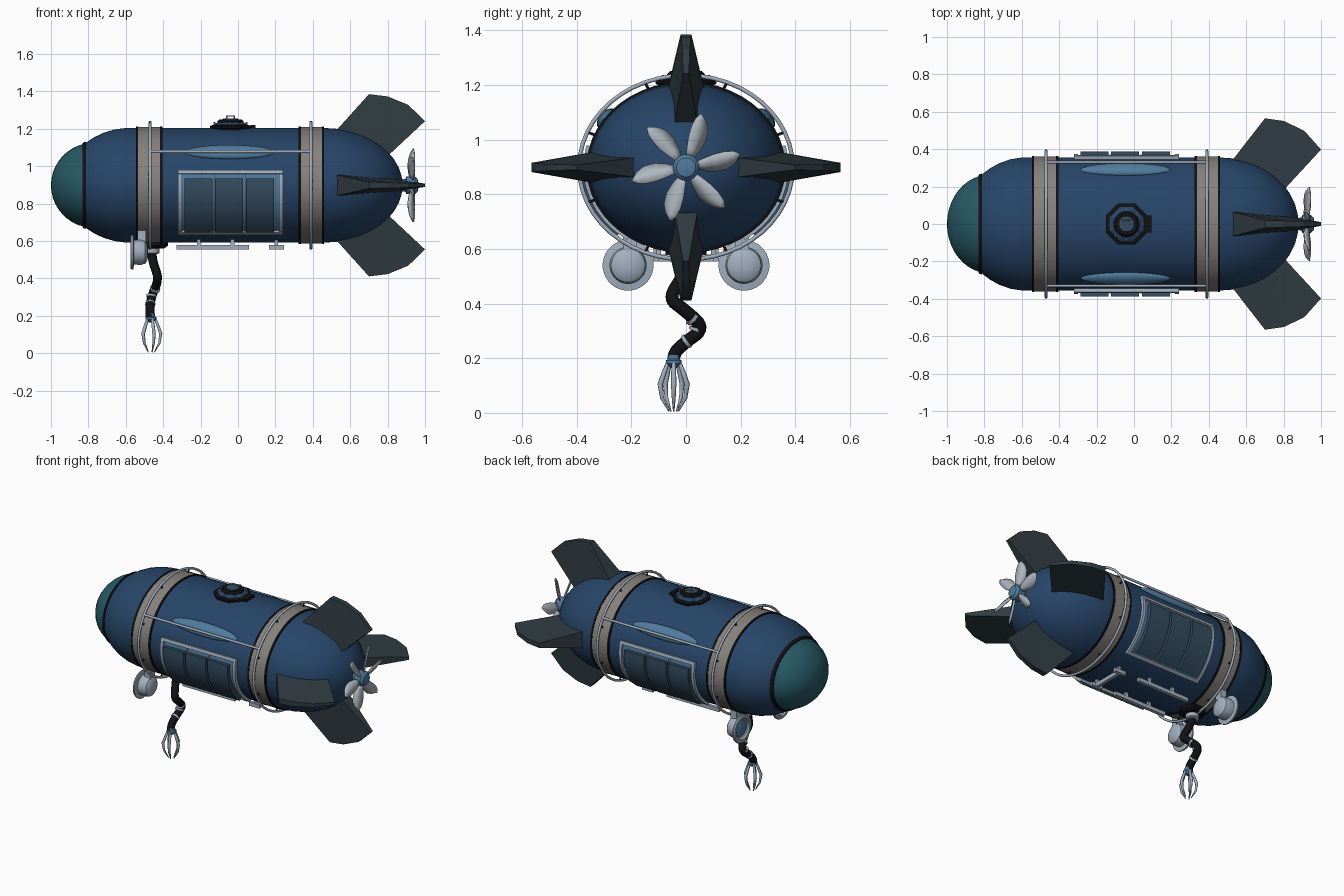
import bpy, bmesh, math
from mathutils import Matrix, Vector

if "Cube" in bpy.data.objects:
    bpy.data.objects.remove(bpy.data.objects["Cube"])

CZ, K = 0.898, 1.16          # hull axis height, sideways stretch of the hull
COL = dict(blue=(.02, .06, .14), glass=(.02, .10, .13), black=(.006, .006, .008),
           band=(.24, .22, .20), steel=(.36, .43, .52), fin=(.03, .045, .055),
           panel=(.035, .075, .12), trim=(.08, .20, .34), blade=(.42, .47, .52))
MATS = {}
for n, c in COL.items():
    MATS[n] = bpy.data.materials.new(n)
    MATS[n].diffuse_color = (*c, 1)

HULL = Matrix.Translation((0, 0, CZ)) @ Matrix.Diagonal((1, K, 1, 1))
UP = Matrix.Rotation(-math.pi / 2, 4, 'Y')      # turns the x axis upward


def finish(name, bm, mat, smooth=30):
    bmesh.ops.remove_doubles(bm, verts=bm.verts, dist=1e-5)
    bmesh.ops.recalc_face_normals(bm, faces=bm.faces)
    me = bpy.data.meshes.new(name)
    bm.to_mesh(me)
    bm.free()
    ob = bpy.data.objects.new(name, me)
    bpy.context.collection.objects.link(ob)
    me.materials.append(MATS[mat])
    if smooth:
        bpy.ops.object.select_all(action='DESELECT')
        ob.select_set(True)
        bpy.context.view_layer.objects.active = ob
        bpy.ops.object.shade_smooth_by_angle(angle=math.radians(smooth))
    return ob


def lathe(name, prof, M, mat, segs=48, closed=False, smooth=30):
    """Spin (x, r) points round the x axis, then transform by M."""
    bm = bmesh.new()
    rings = [[bm.verts.new(M @ Vector((x, r * math.cos(t), r * math.sin(t))))
              for t in [2 * math.pi * (i + .5) / segs for i in range(segs)]] for x, r in prof]
    pairs = list(zip(rings, rings[1:])) + ([(rings[-1], rings[0])] if closed else [])
    for a, b in pairs:
        for i in range(segs):
            j = (i + 1) % segs
            bm.faces.new((a[i], a[j], b[j], b[i]))
    if not closed:
        bm.faces.new(rings[0])
        bm.faces.new(rings[-1])
    return finish(name, bm, mat, smooth)


def tube(name, pts, r, mat, cyclic=False, smooth_path=False, radii=None, res=3):
    cu = bpy.data.curves.new(name, 'CURVE')
    cu.dimensions, cu.bevel_depth, cu.bevel_resolution = '3D', r, res
    cu.use_fill_caps = True
    cu.resolution_u = 6
    sp = cu.splines.new('NURBS' if smooth_path else 'POLY')
    sp.points.add(len(pts) - 1)
    for i, p in enumerate(pts):
        sp.points[i].co = (*p, 1)
        sp.points[i].radius = radii[i] if radii else 1
    sp.use_cyclic_u = cyclic
    if smooth_path:
        sp.order_u, sp.use_endpoint_u = 3, True
    ob = bpy.data.objects.new(name, cu)
    bpy.context.collection.objects.link(ob)
    cu.materials.append(MATS[mat])
    return ob


def box(name, c, s, mat):
    bm = bmesh.new()
    bmesh.ops.create_cube(bm, size=1, matrix=Matrix.Translation(c) @ Matrix.Diagonal((*s, 1)))
    return finish(name, bm, mat, 0)


def patch(name, x0, x1, a0, a1, r0, r1, side, mat, n=8):
    """Curved slab lying on the hull between two angles."""
    bm = bmesh.new()
    rows = []
    for i in range(n + 1):
        a = math.radians(a0 + (a1 - a0) * i / n)
        rows.append([bm.verts.new(HULL @ Vector((x, side * r * math.cos(a), r * math.sin(a))))
                     for x, r in ((x0, r0), (x1, r0), (x1, r1), (x0, r1))])
    for p, q in zip(rows, rows[1:]):
        for i in range(4):
            j = (i + 1) % 4
            bm.faces.new((p[i], p[j], q[j], q[i]))
    bm.faces.new(rows[0])
    bm.faces.new(rows[-1])
    return finish(name, bm, mat)


def on_hull(x, r, deg):
    a = math.radians(deg)
    return HULL @ Vector((x, r * math.cos(a), r * math.sin(a)))


# hull with rounded tail
tail = [(.46 + .42 * math.sin(t), max(.307 * math.cos(t), .002)) for t in [i * math.pi / 20 for i in range(11)]]
lathe("hull", [(-.82, .224), (-.77, .257), (-.72, .281), (-.66, .299), (-.60, .307)] + tail, HULL, 'blue')
# glass nose and its seal
R = .228
lathe("nose_glass", [(-.772 - R * math.cos(t), max(R * math.sin(t), .002))
                     for t in [i * math.radians(77) / 9 for i in range(10)]], HULL, 'glass')
lathe("nose_seal", [(-.832, .20), (-.832, .224), (-.826, .230), (-.812, .234), (-.812, .20)], HULL, 'black', closed=True)

# bands, edge strips, hoops and standoffs
for tag, x0, x1, xh in (("front", -.54, -.41, -.47), ("rear", .33, .455, .39)):
    lathe(tag + "_band", [(x0, .29), (x0, .312), (x1, .312), (x1, .29)], HULL, 'band', closed=True)
    for e, x in (("a", x0), ("b", x1)):
        lathe(f"{tag}_strip_{e}", [(x - .006, .29), (x - .006, .314), (x + .006, .314), (x + .006, .29)],
              HULL, 'black', closed=True)
    tube(tag + "_hoop", [on_hull(xh, .337, i * 7.5) for i in range(48)], .008, 'steel', cyclic=True)
    for i in range(8):
        a = 22.5 + 45 * i
        tube(f"{tag}_standoff_{i}", [on_hull(xh, .30, a), on_hull(xh, .337, a)], .006, 'black', res=1)

# both sides: hand rail, blister, framed panels
for tag, s in (("left", -1), ("right", 1)):
    y = s * K * .337 * math.cos(math.asin(.18 / .337))
    tube(tag + "_rail", [(-.47, y, CZ + .18), (.39, y, CZ + .18)], .008, 'steel')
    bm = bmesh.new()
    M = (Matrix.Translation((-.045, s * .29, 1.075)) @ Matrix.Rotation(s * math.radians(40), 4, 'X')
         @ Matrix.Diagonal((.24, .028, .045, 1)))
    bmesh.ops.create_uvsphere(bm, u_segments=32, v_segments=16, radius=1, matrix=M)
    finish(tag + "_blister", bm, 'trim')
    patch(tag + "_panel_back", -.31, .23, -53, 13, .29, .312, s, 'trim')
    for n, x0, x1, a0, a1 in (("top", -.32, .24, 11, 14.5), ("bottom", -.32, .24, -55, -51),
                              ("fore", -.32, -.30, -55, 14.5), ("aft", .22, .24, -55, 14.5)):
        patch(f"{tag}_frame_{n}", x0, x1, a0, a1, .29, .324, s, 'steel')
    for i in range(3):
        x = -.287 + .165 * i
        patch(f"{tag}_panel_{i}", x, x + .15, -49, 6, .29, .335, s, 'panel')
        if i:
            patch(f"{tag}_divider_{i}", x - .011, x - .004, -52, 12, .29, .32, s, 'steel')

# top hatch
H = Matrix.Translation((-.04, 0, 0)) @ UP
lathe("hatch_base", [(1.17, .09), (1.195, .105), (1.205, .12), (1.215, .12), (1.22, .105)], H, 'black', 8, smooth=0)
lathe("hatch_cone", [(1.21, .10), (1.222, .098), (1.237, .07)], H, 'blue', 8, smooth=0)
lathe("hatch_collar", [(1.225, .072), (1.24, .07), (1.25, .06), (1.25, .045)], H, 'black', 16)
lathe("hatch_lid", [(1.24, .045), (1.254, .042), (1.256, .01)], H, 'panel', 16)
for i in range(8):
    a = math.pi / 4 * i
    B = Matrix.Translation((-.04 + .085 * math.cos(a), .085 * math.sin(a), 0)) @ UP
    lathe(f"hatch_bolt_{i}", [(1.21, .005), (1.236, .005)], B, 'steel', 6, smooth=0)
tube("hatch_handle", [(-.06, .02, 1.25), (-.06, .02, 1.268), (-.02, .02, 1.268), (-.02, .02, 1.25)], .004, 'steel', res=1)
box("hatch_hinge", (.08, 0, 1.212), (.025, .09, .016), 'black')

# skids under the belly
for tag, s in (("left", -1), ("right", 1)):
    box(tag + "_skid", (-.135, s * .11, .567), (.39, .022, .025), 'steel')
    for i, x in enumerate((-.21, -.03)):
        box(f"{tag}_skid_post_{i}", (x, s * .11, .595), (.02, .018, .05), 'steel')
    box(tag + "_rear_post", (.205, s * .10, .595), (.02, .018, .05), 'steel')
    box(tag + "_rear_foot", (.205, s * .11, .567), (.08, .022, .025), 'steel')
box("rear_skid", (.205, 0, .567), (.022, .24, .025), 'steel')

# headlights
for tag, s in (("left", -1), ("right", 1)):
    L = Matrix.Translation((0, s * .212, .54))
    lathe(tag + "_lamp_body", [(-.55, .05), (-.565, .066), (-.52, .068), (-.497, .062), (-.485, .045), (-.48, .015)],
          L, 'steel', 32)
    lathe(tag + "_lamp_ring", [(-.575, .07), (-.575, .088), (-.568, .093), (-.56, .093), (-.556, .066)],
          L, 'steel', 32, closed=True)
    lathe(tag + "_lamp_lens", [(-.574, .01), (-.571, .03), (-.562, .055), (-.555, .055)], L, 'trim', 32)
    box(tag + "_lamp_mount", (-.515, s * .205, .625), (.045, .05, .06), 'steel')

# arm mount, flexible arm and collars
A = Matrix.Translation((-.46, 0, 0)) @ UP
lathe("arm_mount", [(.56, .065), (.575, .085), (.62, .09)], A, 'black', 6, smooth=0)
lathe("arm_socket", [(.53, .03), (.535, .04), (.565, .04)], A, 'steel', 16)
arm = [(-.46, 0, .55), (-.46, -.01, .50), (-.43, -.065, .42), (-.43, -.01, .38),
       (-.46, .07, .31), (-.47, .0, .26), (-.47, -.045, .22), (-.47, -.045, .195)]
tube("arm", arm, .024, 'black', smooth_path=True)
for i, (p, d) in enumerate((((-.443, .022, .345), (-.03, .08, -.07)), ((-.463, .038, .306), (-.005, -.02, -.07)),
                            ((-.469, .002, .262), (-.01, -.07, -.05)))):
    Q = Matrix.Translation(p) @ Vector(d).to_track_quat('X', 'Z').to_matrix().to_4x4()
    lathe(f"arm_collar_{i}", [(-.006, .027), (.006, .027)], Q, 'steel', 16)

# claw
C = Matrix.Translation((-.465, -.045, 0))
lathe("claw_hub", [(.165, .012), (.18, .03), (.192, .03), (.197, .022), (.212, .022)], C @ UP, 'trim', 12)
for i in range(5):
    a = 2 * math.pi * i / 5
    pts = [C @ Vector((r * math.cos(a), r * math.sin(a), z)) for r, z in
           ((.022, .185), (.036, .15), (.052, .105), (.045, .055), (.018, .006))]
    tube(f"claw_finger_{i}", pts, .009, 'steel', radii=(.8, 1, 1.1, .8, .3), res=1)

# tail fins: (x, r, half thickness)
FIN = [(.50, .265, .062), (.70, .487, .017), (.80, .475, .015), (.91, .43, .012), (1.0, .343, .009), (.74, .10, .045)]
for i, tag in enumerate(("right", "top", "left", "bottom")):
    M = HULL @ Matrix.Rotation(math.pi / 2 * i, 4, 'X')
    bm = bmesh.new()
    a, b = [[bm.verts.new(M @ Vector((x, r, s * t))) for x, r, t in FIN] for s in (-1, 1)]
    for j in range(6):
        k = (j + 1) % 6
        bm.faces.new((a[j], a[k], b[k], b[j]))
    for v in (a, b):      # flanks split into strips so they stay clean
        bm.faces.new((v[0], v[1], v[2], v[5]))
        bm.faces.new((v[2], v[3], v[4], v[5]))
    finish(tag + "_fin", bm, 'fin', 0)

# propeller
P = Matrix.Translation((0, 0, CZ))
lathe("propeller_hub", [(.86, .03), (.895, .035), (.90, .048), (.945, .048), (.96, .035), (.965, .01)], P, 'trim', 24)
BLADE = [(.035, -.014, .014), (.07, -.03, .024), (.11, -.04, .033), (.15, -.036, .036), (.18, -.018, .032), (.202, .012, .02)]
for i in range(6):
    M = (Matrix.Translation((.93, 0, CZ)) @ Matrix.Rotation(math.radians(10 + 60 * i), 4, 'X')
         @ Matrix.Rotation(math.radians(28), 4, 'Y'))
    bm = bmesh.new()
    rows = [[bm.verts.new(M @ Vector((dx, r, w))) for w, dx in ((lo, 0), ((lo + hi) / 2, .006), (hi, 0))]
            for r, lo, hi in BLADE]
    for p, q in zip(rows, rows[1:]):
        for j in (0, 1):
            bm.faces.new((p[j], p[j + 1], q[j + 1], q[j]))
    ob = finish(f"propeller_blade_{i}", bm, 'blade')
    # rotation about y swings the width, giving the blade pitch
    ob.modifiers.new("thickness", 'SOLIDIFY').thickness = .006

for m in bpy.data.materials:
    if m.users and not m.is_grease_pencil:
        m.use_nodes = True
        m.node_tree.nodes["Principled BSDF"].inputs["Base Color"].default_value = m.diffuse_color
